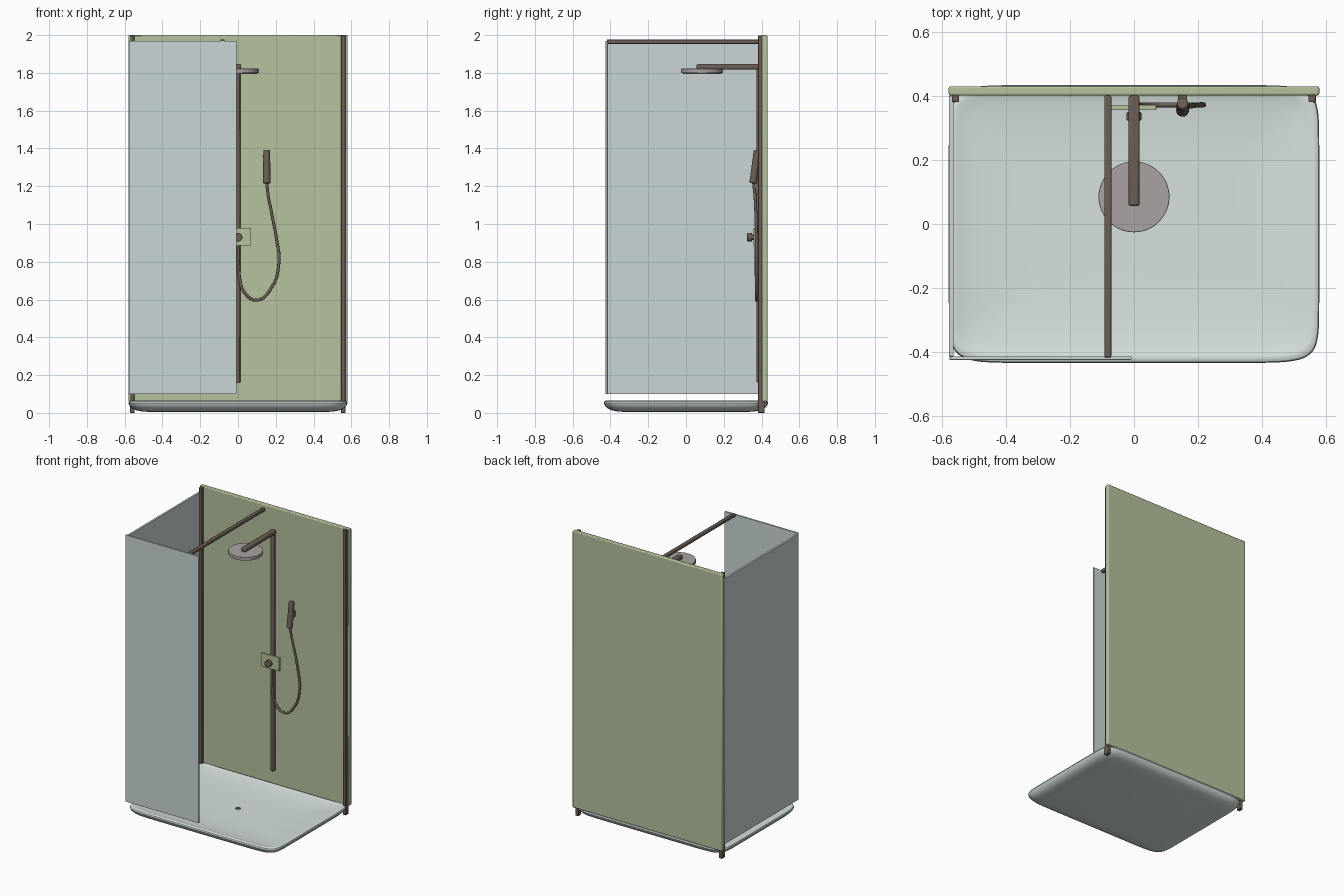
import bpy, bmesh, math
from mathutils import Matrix, Vector

if "Cube" in bpy.data.objects:
    bpy.data.objects.remove(bpy.data.objects["Cube"])


def material(name, rgb):
    m = bpy.data.materials.new(name)
    m.diffuse_color = (*rgb, 1)
    m.use_nodes = True
    m.node_tree.nodes["Principled BSDF"].inputs["Base Color"].default_value = m.diffuse_color
    return m


WHITE = material("tray_white", (0.68, 0.76, 0.73))
GLASS = material("pale_glass", (0.60, 0.67, 0.67))
GREEN = material("sage_green", (0.47, 0.54, 0.34))
BRONZE = material("dark_bronze", (0.155, 0.118, 0.095))
GREY = material("warm_grey", (0.40, 0.37, 0.36))


def finish(name, bm, mat, bevel=0, segments=2):
    bmesh.ops.recalc_face_normals(bm, faces=bm.faces)
    mesh = bpy.data.meshes.new(name)
    bm.to_mesh(mesh)
    bm.free()
    mesh.materials.append(mat)
    ob = bpy.data.objects.new(name, mesh)
    bpy.context.collection.objects.link(ob)
    if bevel:
        mod = ob.modifiers.new("soft_edges", 'BEVEL')
        mod.width, mod.segments = bevel, segments
        mod.limit_method = 'ANGLE'
    bpy.ops.object.select_all(action='DESELECT')
    ob.select_set(True)
    bpy.context.view_layer.objects.active = ob
    bpy.ops.object.shade_smooth_by_angle(angle=math.radians(35))
    return ob


def box(name, lo, hi, mat, bevel=0.003):
    lo, hi = Vector(lo), Vector(hi)
    bm = bmesh.new()
    bmesh.ops.create_cube(bm, size=1, matrix=Matrix.Translation((lo + hi) / 2)
                          @ Matrix.Diagonal((*(hi - lo), 1)))
    return finish(name, bm, mat, bevel)


def cylinder(name, start, end, r1, r2, mat, bevel=0.003, sides=48):
    start, end = Vector(start), Vector(end)
    axis = end - start
    rot = axis.to_track_quat('Z', 'Y').to_matrix().to_4x4()
    bm = bmesh.new()
    bmesh.ops.create_cone(bm, cap_ends=True, segments=sides, radius1=r1, radius2=r2,
                          depth=axis.length,
                          matrix=Matrix.Translation((start + end) / 2) @ rot)
    return finish(name, bm, mat, bevel)


# Shower tray: stacked rounded-rectangle rings, shallow basin on top
def tray_ring(bm, inset, z, n=12, count=128):
    ring = []
    for i in range(count):
        t = 2 * math.pi * (i + 0.5) / count
        c, s = math.cos(t), math.sin(t)
        x = (0.58 - inset) * math.copysign(abs(c) ** (2 / n), c)
        y = (0.435 - inset) * math.copysign(abs(s) ** (2 / n), s)
        ring.append(bm.verts.new((x, y, z)))
    return ring


profile = [(0.11, 0.005), (0.07, 0.008), (0.04, 0.014), (0.018, 0.025), (0.004, 0.041),
           (0, 0.052), (0.003, 0.061), (0.01, 0.065), (0.02, 0.065), (0.032, 0.061),
           (0.06, 0.056), (0.12, 0.050), (0.18, 0.046), (0.25, 0.044)]
bm = bmesh.new()
rings = [tray_ring(bm, d, z) for d, z in profile]
for a, b in zip(rings, rings[1:]):
    for i in range(len(a)):
        j = (i + 1) % len(a)
        bm.faces.new((a[i], a[j], b[j], b[i]))
bm.faces.new(rings[0][::-1])
bm.faces.new(rings[-1])
finish("shower_tray", bm, WHITE)

# Drain
cylinder("drain_ring", (0, 0, 0.042), (0, 0, 0.047), 0.020, 0.019, GREY, 0.001)
cylinder("drain_cap", (0, 0, 0.046), (0, 0, 0.050), 0.013, 0.012, BRONZE, 0.001)

# Back wall with its rails and feet
box("back_wall", (-0.58, 0.402, 0.06), (0.58, 0.431, 2.0), GREEN, 0.006)
for side, x in (("left", -0.559), ("right", 0.557)):
    box(side + "_wall_rail", (x - 0.011, 0.382, 0), (x + 0.011, 0.404, 1.998), BRONZE)
    box(side + "_foot", (x - 0.012, 0.381, 0), (x + 0.012, 0.416, 0.065), BRONZE)

# Glass screens
box("front_screen", (-0.577, -0.425, 0.10), (-0.008, -0.414, 1.97), GLASS, 0.001)
box("side_screen", (-0.579, -0.414, 0.10), (-0.565, 0.402, 1.96), GLASS, 0.001)

# Support bar from wall to front screen
box("support_bar", (-0.093, -0.418, 1.954), (-0.071, 0.402, 1.978), BRONZE, 0.005)

# Riser, overhead arm and rain head
box("riser_pipe", (-0.012, 0.374, 0.16), (0.012, 0.402, 1.835), BRONZE, 0.005)
box("shower_arm", (-0.017, 0.056, 1.818), (0.017, 0.402, 1.847), BRONZE, 0.007)
cylinder("rain_head", (0, 0.085, 1.799), (0, 0.085, 1.822), 0.111, 0.111, GREY, 0.002, 64)
cylinder("spray_face", (0, 0.085, 1.795), (0, 0.085, 1.80), 0.102, 0.102, GREY, 0.001, 64)

# Mixer plate and knob
box("mixer_plate", (-0.073, 0.358, 0.885), (0.070, 0.373, 0.98), GREEN, 0.002)
cylinder("mixer_stem", (0, 0.36, 0.93), (0, 0.345, 0.93), 0.014, 0.014, BRONZE, 0.001)
cylinder("mixer_knob", (0, 0.350, 0.93), (0, 0.324, 0.93), 0.023, 0.023, BRONZE)

# Hand shower leaning on the wall, with its holder
cylinder("hand_shower", (0.152, 0.355, 1.215), (0.152, 0.377, 1.39),
         0.020, 0.018, BRONZE, 0.006, 32)
box("hand_shower_holder", (0.138, 0.375, 1.28), (0.166, 0.404, 1.32), BRONZE)

# Flexible hose
path = [(0.152, 0.358, 1.22), (0.160, 0.365, 1.15), (0.180, 0.37, 1.05), (0.204, 0.373, 0.92),
        (0.217, 0.373, 0.80), (0.178, 0.373, 0.665), (0.098, 0.373, 0.597),
        (0.034, 0.373, 0.638), (0.008, 0.372, 0.72), (0.002, 0.370, 0.89)]
curve = bpy.data.curves.new("hose", 'CURVE')
curve.dimensions = '3D'
curve.bevel_depth, curve.bevel_resolution, curve.resolution_u = 0.008, 3, 8
curve.use_fill_caps = True
spline = curve.splines.new('BEZIER')
spline.bezier_points.add(len(path) - 1)
for p, co in zip(spline.bezier_points, path):
    p.co = co
    p.handle_left_type = p.handle_right_type = 'AUTO'
curve.materials.append(BRONZE)
hose = bpy.data.objects.new("hose", curve)
bpy.context.collection.objects.link(hose)
